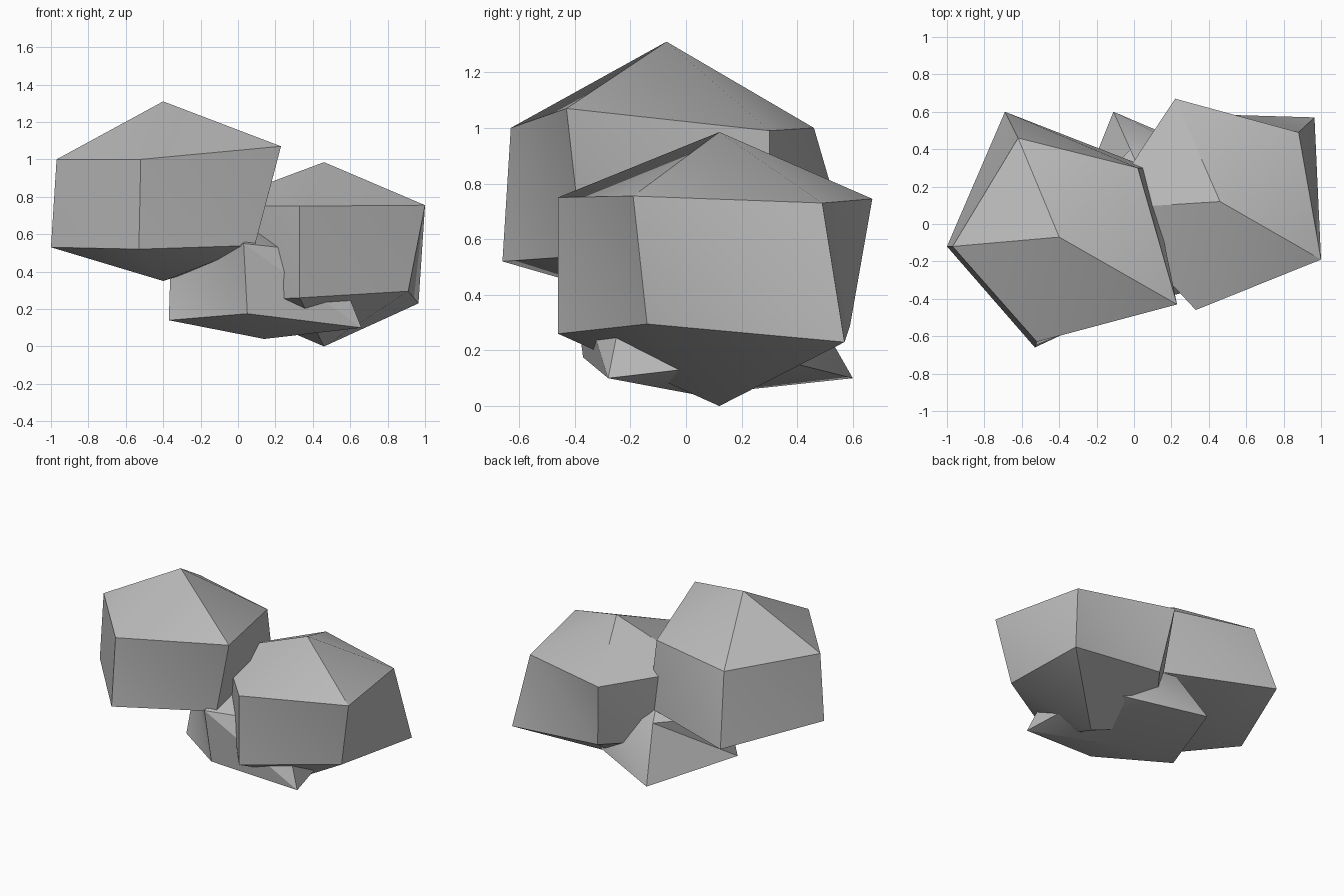
import bpy
import bmesh
import math

# Remove only the default cube
default_cube = bpy.data.objects.get("Cube")
if default_cube:
    bpy.data.objects.remove(default_cube, do_unlink=True)

# Single stone colour
stone = bpy.data.materials.new("stone_grey")
stone.use_nodes = True
stone_colour = (0.5, 0.5, 0.5, 1)
stone.diffuse_color = stone_colour
stone.node_tree.nodes["Principled BSDF"].inputs["Base Color"].default_value = stone_colour


def make_rock(name, centre, top, bottom, upper, lower):
    """Five-sided boulder: two uneven rings capped by a peak and a foot."""
    bm = bmesh.new()
    peak = bm.verts.new((*centre, top))
    foot = bm.verts.new((*centre, bottom))
    high = [bm.verts.new(point) for point in upper]
    low = [bm.verts.new(point) for point in lower]
    count = len(high)
    for i in range(count):
        j = (i + 1) % count
        bm.faces.new((peak, high[i], high[j]))
        bm.faces.new((high[i], low[i], low[j]))
        bm.faces.new((high[i], low[j], high[j]))
        bm.faces.new((foot, low[j], low[i]))
    bmesh.ops.recalc_face_normals(bm, faces=bm.faces[:])

    mesh = bpy.data.meshes.new(name)
    bm.to_mesh(mesh)
    bm.free()
    mesh.materials.append(stone)
    rock = bpy.data.objects.new(name, mesh)
    bpy.context.collection.objects.link(rock)

    # Soft facets with crisp main edges
    bpy.ops.object.select_all(action="DESELECT")
    rock.select_set(True)
    bpy.context.view_layer.objects.active = rock
    bpy.ops.object.shade_smooth_by_angle(angle=math.radians(30))
    return rock


# Tall boulder on the right side, resting on the others
make_rock(
    "upper_rock", (-.4, -.07), 1.31, .35,
    upper=[(-.97, -.12, 1), (-.52, -.63, 1), (.23, -.43, 1.07),
           (.02, .3, .99), (-.62, .46, 1)],
    lower=[(-1, -.12, .53), (-.53, -.66, .52), (.09, -.37, .54),
           (.08, .3, .5), (-.69, .6, .52)],
)

# Broad boulder on the left side
make_rock(
    "broad_rock", (.46, .12), .985, 0,
    upper=[(-.17, .08, .75), (.33, -.46, .75), (1, -.19, .755),
           (.88, .49, .73), (.22, .67, .745)],
    lower=[(-.1, .08, .24), (.33, -.46, .26), (.91, -.14, .295),
           (.965, .57, .23), (.28, .59, .29)],
)

# Low boulder wedged between the two
make_rock(
    "base_rock", (.14, .04), .7, .04,
    upper=[(-.36, .03, .45), (.03, -.42, .55), (.5, -.2, .5),
           (.5, .3, .45), (-.02, .4, .45)],
    lower=[(-.37, -.05, .14), (.05, -.37, .175), (.66, -.28, .1),
           (.55, .32, .17), (-.11, .6, .1)],
)
